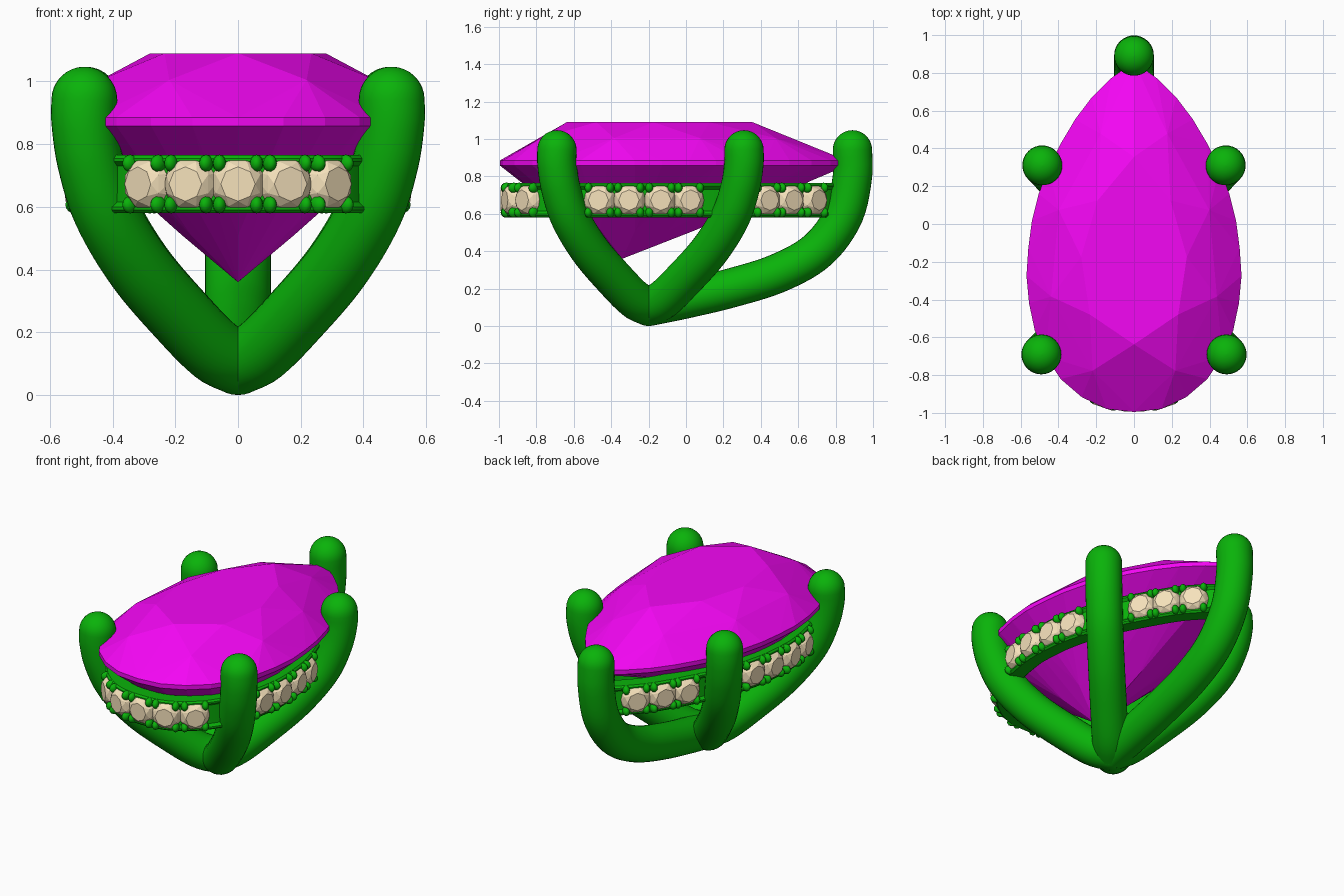
import bpy, bmesh, math
from mathutils import Vector, Matrix

if "Cube" in bpy.data.objects:
    bpy.data.objects.remove(bpy.data.objects["Cube"])


def material(name, rgb):
    m = bpy.data.materials.new(name)
    m.diffuse_color = (*rgb, 1)
    m.use_nodes = True
    m.node_tree.nodes["Principled BSDF"].inputs["Base Color"].default_value = m.diffuse_color
    return m


GREEN = material("metal_green", (0.003, 0.45, 0.003))
PINK = material("gem_magenta", (0.9, 0.002, 0.9))
TAN = material("stone_tan", (0.92, 0.76, 0.5))


def finish(name, bm, mat, smooth=None):
    bmesh.ops.recalc_face_normals(bm, faces=bm.faces)
    me = bpy.data.meshes.new(name)
    bm.to_mesh(me)
    bm.free()
    me.materials.append(mat)
    ob = bpy.data.objects.new(name, me)
    bpy.context.collection.objects.link(ob)
    if smooth:
        bpy.ops.object.select_all(action='DESELECT')
        bpy.context.view_layer.objects.active = ob
        ob.select_set(True)
        bpy.ops.object.shade_smooth_by_angle(angle=math.radians(smooth))
    return ob


def spline(pts, steps=24):
    """Catmull-Rom through points, ends continued straight."""
    p = [Vector(q) for q in pts]
    p = [2 * p[0] - p[1]] + p + [2 * p[-1] - p[-2]]
    out = []
    for i in range(1, len(p) - 2):
        a, b, c, d = p[i - 1:i + 3]
        for k in range(steps):
            t = k / steps
            out.append(0.5 * (2 * b + (c - a) * t + (2 * a - 5 * b + 4 * c - d) * t * t
                              + (3 * b - a - 3 * c + d) * t ** 3))
    return out + [p[-2]]


def resample(pts, n):
    """n + 1 points at equal distances along a polyline."""
    run = [0]
    for a, b in zip(pts, pts[1:]):
        run.append(run[-1] + (b - a).length)
    out, j = [], 0
    for i in range(n + 1):
        s = run[-1] * i / n
        while j < len(pts) - 2 and run[j + 1] < s:
            j += 1
        out.append(pts[j].lerp(pts[j + 1], (s - run[j]) / (run[j + 1] - run[j])))
    return out


def hull(bm, pts):
    vs = [bm.verts.new(p) for p in pts]
    r = bmesh.ops.convex_hull(bm, input=vs)
    junk = set(r["geom_interior"]) | set(r["geom_unused"])
    bmesh.ops.delete(bm, geom=[g for g in junk if isinstance(g, bmesh.types.BMVert)], context='VERTS')


# Pear outline, right half from round front to pointed back
half = spline([(-.16, -.975), (0, -.995), (.16, -.975), (.3, -.9), (.42, -.78), (.52, -.58), (.565, -.35),
               (.565, -.2), (.54, .02), (.48, .23), (.38, .44), (.25, .64), (.1, .79), (0, .86)])[24:]


def ramp(y, a, b):
    return min(1, max(0, (y - a) / (b - a)))


# The rail follows a slightly narrower pear
rail_half = [Vector((p.x * (1 - .03 * ramp(p.y, -.97, -.8) - .07 * ramp(p.y, -.1, .5)), p.y)) for p in half]


def ring(src, n):
    h = resample(src, n // 2)
    return h + [Vector((-p.x, p.y)) for p in reversed(h[1:-1])]


# Main pear gem
def scaled(pts, s, cy, z, sx=None):
    return [(p.x * (sx or s), cy + (p.y - cy) * s, z) for p in pts]


g = ring(half, 32)
bm = bmesh.new()
hull(bm, scaled(g[::4], .535, -.226, 1.09, .5) + scaled(g[2::4], .79, -.25, 1.005)
     + scaled(g, 1, 0, .885) + scaled(g, 1, 0, .858)
     + scaled(g[::4], .32, -.34, .51) + [(0, -.34, .36)])
finish("pear_gem", bm, PINK)

# Claws: round tubes rising from one base point, with domed tips
R, BASE = .105, Vector((0, -.2, .105))


def claw(name, tip, profile):
    d = Vector((tip[0], tip[1] + .2, 0))
    path = resample(spline([BASE + d * f + Vector((0, 0, z - BASE.z)) for f, z in profile]), 40)
    rad = [R] * len(path)
    for k in range(1, 9):
        a = math.pi / 2 * k / 8
        path.append(path[40] + Vector((0, 0, R * math.sin(a))))
        rad.append(max(R * math.cos(a), .001))
    side = Vector((-d.y, d.x, 0)).normalized()
    bm = bmesh.new()
    loops = []
    for i, p in enumerate(path):
        t = (path[min(i + 1, len(path) - 1)] - path[max(i - 1, 0)]).normalized()
        if i >= 40:
            t = Vector((0, 0, 1))
        up = t.cross(side)
        loops.append([bm.verts.new(p + rad[i] * (side * math.cos(a) + up * math.sin(a)))
                      for a in (2 * math.pi * k / 32 for k in range(32))])
    for a, b in zip(loops, loops[1:]):
        for k in range(32):
            bm.faces.new((a[k], a[k - 1], b[k - 1], b[k]))
    bm.faces.new(loops[-1])
    bm.faces.new(loops[0])
    finish(name, bm, GREEN, 40)


steep = [(0, .105), (.15, .142), (.36, .245), (.64, .405), (.855, .58), (.96, .74), (1, .87), (1, .942)]
low = [(0, .105), (.18, .145), (.41, .205), (.64, .285), (.83, .405), (.955, .59), (1, .8), (1, .942)]
for s, label in ((1, "right"), (-1, "left")):
    claw("front_claw_" + label, (.49 * s, -.69), steep)
    claw("side_claw_" + label, (.485 * s, .31), steep)
claw("back_claw", (0, .89), low)

# Rounded joint under the claws
bm = bmesh.new()
bmesh.ops.create_uvsphere(bm, u_segments=32, v_segments=16, radius=R, matrix=Matrix.Translation(BASE))
finish("base_joint", bm, GREEN, 40)

# Gallery rail: rounded section swept round the pear outline
line = ring(rail_half, 128)


def normal(i):
    t = (line[(i + 1) % 128] - line[i - 1]).normalized()
    return Vector((t.y, -t.x))


section = [(.03, .755), (.03, .745), (.045, .73), (.045, .615), (.03, .6), (.03, .59),
           (.04, .58), (.12, .58), (.13, .59), (.13, .755), (.12, .765), (.04, .765)]
bm = bmesh.new()
loops = []
for i, p in enumerate(line):
    loop = []
    for off, z in section:
        q = p - normal(i) * off
        if p.x * q.x < 0 or i in (0, 64):
            q.x = 0
        loop.append(bm.verts.new((q.x, q.y, z)))
    loops.append(loop)
n = len(section)
for i in range(128):
    a, b = loops[i - 1], loops[i]
    for k in range(n):
        bm.faces.new((a[k - 1], a[k], b[k], b[k - 1]))
finish("gallery_rail", bm, GREEN, 35)


# Accent stones set in the rail, each held by four beads
def circle(r, count, z, turn=0):
    return [(r * math.cos(2 * math.pi * (k + turn) / count),
             r * math.sin(2 * math.pi * (k + turn) / count), z) for k in range(count)]


stone_pts = (circle(.086, 16, 0) + circle(.076, 8, .026, .5) + circle(.055, 8, .046)
             + circle(.086, 16, -.008) + [(0, 0, -.06)])
spots = [(0, -.995), (.17, -.972), (.318, -.878), (.53, -.47), (.55, -.305),
         (.54, -.135), (.52, .027), (.35, .455), (.28, .59), (.17, .72)]
stones, beads = bmesh.new(), bmesh.new()
dense = resample(rail_half, 800)
for spot in spots:
    i = min(range(801), key=lambda k: (dense[k] - Vector(spot)).length)
    t = (dense[min(i + 4, 800)] - dense[max(i - 4, 0)]).normalized() if i else Vector((1, 0))
    for s in ((1, -1) if spot[0] else (1,)):
        tan, out = Vector((t.x * s, t.y, 0)), Vector((t.y * s, -t.x, 0))
        pos = Vector((dense[i].x * s, dense[i].y, .673)) - out * .048
        frame = Matrix((tan, (0, 0, 1), out)).transposed().to_4x4()
        frame.translation = pos
        hull(stones, [frame @ Vector(q) for q in stone_pts])
        for u in (-1, 1):
            for v in (-1, 1):
                m = (frame @ Matrix.Translation((u * .059, v * .066, .014))
                     @ Matrix.Diagonal((.021, .028, .03, 1)))
                bmesh.ops.create_uvsphere(beads, u_segments=12, v_segments=8, radius=1, matrix=m)
finish("accent_stones", stones, TAN)
finish("stone_beads", beads, GREEN, 60)
